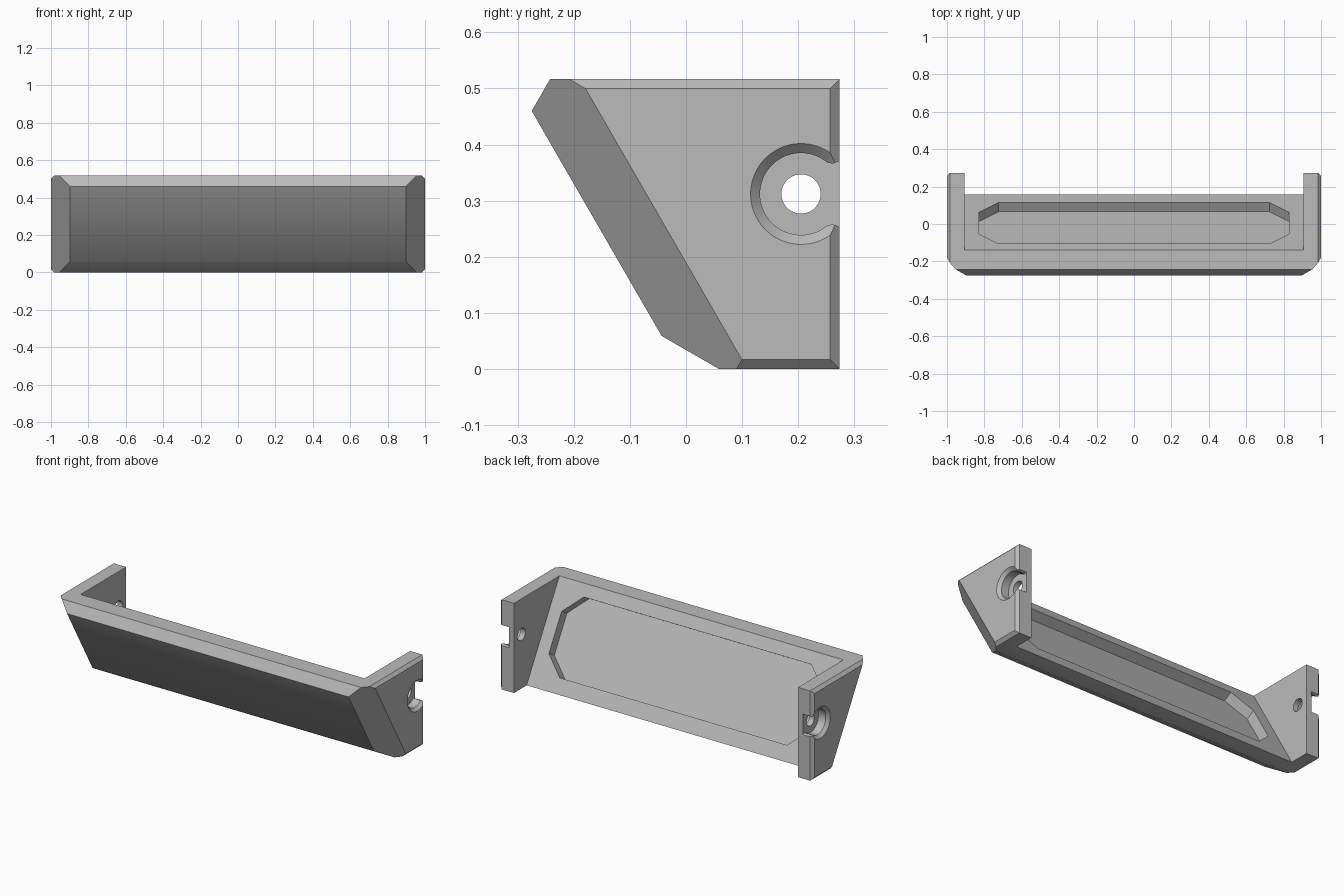
import bpy, bmesh
from math import sin, cos, radians, pi
from mathutils import Vector

cube = bpy.data.objects.get("Cube")
if cube:
    bpy.data.objects.remove(cube, do_unlink=True)

grey = bpy.data.materials.new("plain_grey")
grey.use_nodes = True
colour = (0.5, 0.5, 0.5, 1)
grey.diffuse_color = colour
grey.node_tree.nodes["Principled BSDF"].inputs["Base Color"].default_value = colour

C, S = cos(radians(30)), 0.5
TOP, BACK, BEVEL, WALL = 0.517, 0.274, 0.017, 0.905


def make_object(name, bm):
    bmesh.ops.recalc_face_normals(bm, faces=bm.faces)
    mesh = bpy.data.meshes.new(name)
    bm.to_mesh(mesh)
    bm.free()
    mesh.materials.append(grey)
    obj = bpy.data.objects.new(name, mesh)
    bpy.context.collection.objects.link(obj)
    return obj


def loft(name, ring_a, ring_b):
    """Closed solid between two matching rings of points."""
    bm = bmesh.new()
    a = [bm.verts.new(p) for p in ring_a]
    b = [bm.verts.new(p) for p in ring_b]
    bm.faces.new(a)
    bm.faces.new(b)
    for i in range(len(a)):
        j = (i + 1) % len(a)
        bm.faces.new((a[i], a[j], b[j], b[i]))
    return make_object(name, bm)


def prism(name, profile, x0, x1):
    return loft(name, [(x0, y, z) for y, z in profile], [(x1, y, z) for y, z in profile])


def circle(r, y, z, n=48):
    return [(y + r * cos(2 * pi * i / n), z + r * sin(2 * pi * i / n)) for i in range(n)]


# Outer block, trimmed by bevel planes
bm = bmesh.new()
bmesh.ops.create_cube(bm, size=2)
for v in bm.verts:
    v.co.y = BACK if v.co.y > 0 else -0.5
    v.co.z = TOP if v.co.z > 0 else 0
front = Vector((0, -C, -S))
corner = Vector((0, -0.275, 0.46))
planes = [
    (corner, front),
    (corner, Vector((0, -C, S))),
    (Vector((0, -0.045, 0.06)), Vector((0, -S, -C))),
]
for side in (1, -1):
    out = Vector((side, 0, 0))
    planes += [
        (corner + out * 0.897, front + out),
        (Vector((side, 0, TOP - BEVEL)), out + Vector((0, 0, 1))),
        (Vector((side, 0, BEVEL)), out - Vector((0, 0, 1))),
        (Vector((side, BACK - BEVEL, 0)), out + Vector((0, 1, 0))),
    ]
for point, normal in planes:
    cut = bmesh.ops.bisect_plane(
        bm, geom=bm.verts[:] + bm.edges[:] + bm.faces[:], dist=1e-6,
        plane_co=point, plane_no=normal.normalized(), clear_outer=True)
    edges = [e for e in cut["geom_cut"] if isinstance(e, bmesh.types.BMEdge)]
    bmesh.ops.edgeloop_fill(bm, edges=edges)
body = make_object("angled_panel_with_side_brackets", bm)

# Space behind the sloped panel, between the side brackets
along, normal = Vector((0, S, -C)), Vector((0, C, S))
start = Vector((0, -0.14, TOP))
high, low = start - along * 0.2, start + along * 0.8
cutters = [prism("rear_space_cutter",
                 [high.yz, low.yz, (0.8, low.z), (0.8, high.z)], -WALL, WALL)]

# Octagonal recess in the rear of the panel
w, c, s0, s1 = 0.83, 0.105, 0.07, 0.51
octagon = [(-w, s0 + c), (c - w, s0), (w - c, s0), (w, s0 + c),
           (w, s1 - c), (w - c, s1), (c - w, s1), (-w, s1 - c)]
cutters.append(loft("recess_cutter", *[
    [start + along * s + normal * d + Vector((x, 0, 0)) for x, s in octagon]
    for d in (-0.057, 0.05)]))

# Screw pockets open to the rear, with bevelled rim and through hole
hy, hz, r = 0.205, 0.312, 0.073
pocket = [(hy + r * cos(radians(a)), hz + r * sin(radians(a))) for a in range(50, 311, 5)]
pocket += [(0.262, hz - 0.054), (0.274, hz - 0.059), (0.35, hz - 0.059),
           (0.35, hz + 0.059), (0.274, hz + 0.059), (0.262, hz + 0.054)]
for side in (1, -1):
    cutters.append(prism("pocket_cutter", pocket, side * 0.937, side * 1.1))
    rings = [[(side * x, y, z) for y, z in circle(rad, hy, hz)]
             for x, rad in ((1 - BEVEL, r), (1 + BEVEL, r + 2 * BEVEL))]
    cutters.append(loft("rim_cutter", *rings))
    cutters.append(prism("hole_cutter", circle(0.035, hy, hz), side * 0.85, side * 1.1))

bpy.ops.object.select_all(action='DESELECT')
bpy.context.view_layer.objects.active = body
body.select_set(True)
for cutter in cutters:
    cutter.hide_render = True
    mod = body.modifiers.new("cut", 'BOOLEAN')
    mod.operation = 'DIFFERENCE'
    mod.solver = 'EXACT'
    mod.object = cutter
    bpy.ops.object.modifier_apply(modifier=mod.name)
for cutter in cutters:
    bpy.data.objects.remove(cutter, do_unlink=True)

bpy.ops.object.shade_smooth_by_angle(angle=radians(31))
